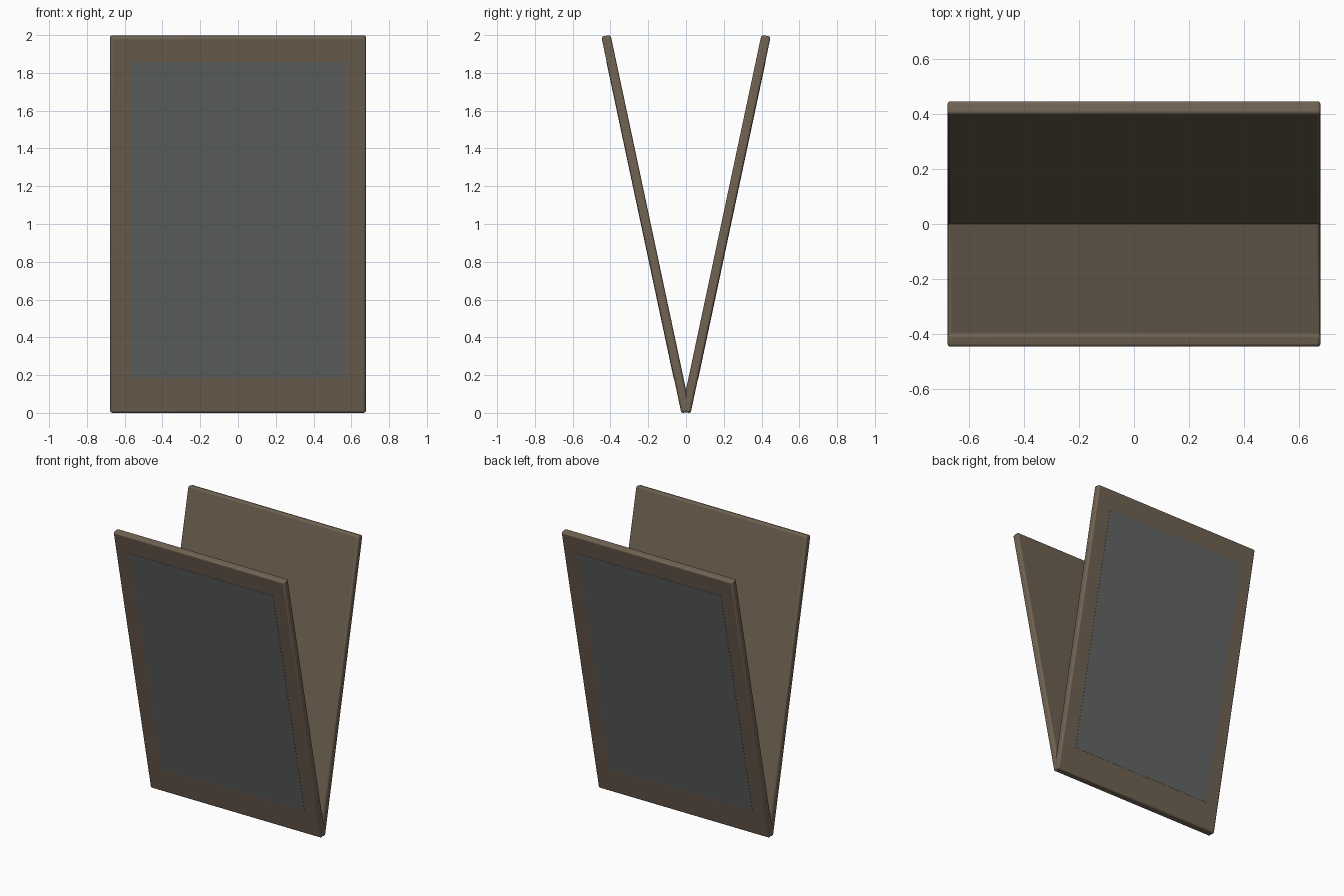
import bpy
import math
from mathutils import Matrix

if "Cube" in bpy.data.objects:
    bpy.data.objects.remove(bpy.data.objects["Cube"])

TILT = math.radians(12)
WIDTH, LENGTH, THICK, BEVEL = 1.355, 2.038, 0.05, 0.012
BASE_Z = 0.003  # lifts the rounded lower edges onto the ground


def material(name, rgb):
    m = bpy.data.materials.new(name)
    m.diffuse_color = (*rgb, 1)
    m.use_nodes = True
    m.node_tree.nodes["Principled BSDF"].inputs["Base Color"].default_value = m.diffuse_color
    return m


wood = material("brown wood", (0.165, 0.125, 0.086))
slate = material("grey slate", (0.125, 0.131, 0.131))


def box(name, size, centre, mat, place, bevel=0):
    """Box made in upright panel space, then moved by the place matrix."""
    bpy.ops.mesh.primitive_cube_add(size=1)
    ob = bpy.context.object
    ob.name = name
    ob.data.transform(Matrix.Translation(centre) @ Matrix.Diagonal((*size, 1)))
    ob.data.materials.append(mat)
    ob.matrix_world = place
    if bevel:
        mod = ob.modifiers.new("rounded edges", 'BEVEL')
        mod.width = bevel
        mod.segments = 3
        bpy.ops.object.shade_smooth_by_angle(angle=math.radians(35))
    return ob


# Two identical leaves, back to back, leaning outwards from the bottom
for side, turn in (("front", 0), ("back", math.pi)):
    place = (Matrix.Translation((0, 0, BASE_Z)) @ Matrix.Rotation(turn, 4, 'Z')
             @ Matrix.Rotation(TILT, 4, 'X'))
    # Wooden leaf
    box(side + "_leaf", (WIDTH, THICK, LENGTH), (0, 0, LENGTH / 2),
        wood, place, BEVEL)
    # Writing surface on the outer face
    low, high = 0.189, 1.902
    box(side + "_writing_surface", (1.132, 0.003, high - low),
        (0.006, -THICK / 2, (low + high) / 2), slate, place)
